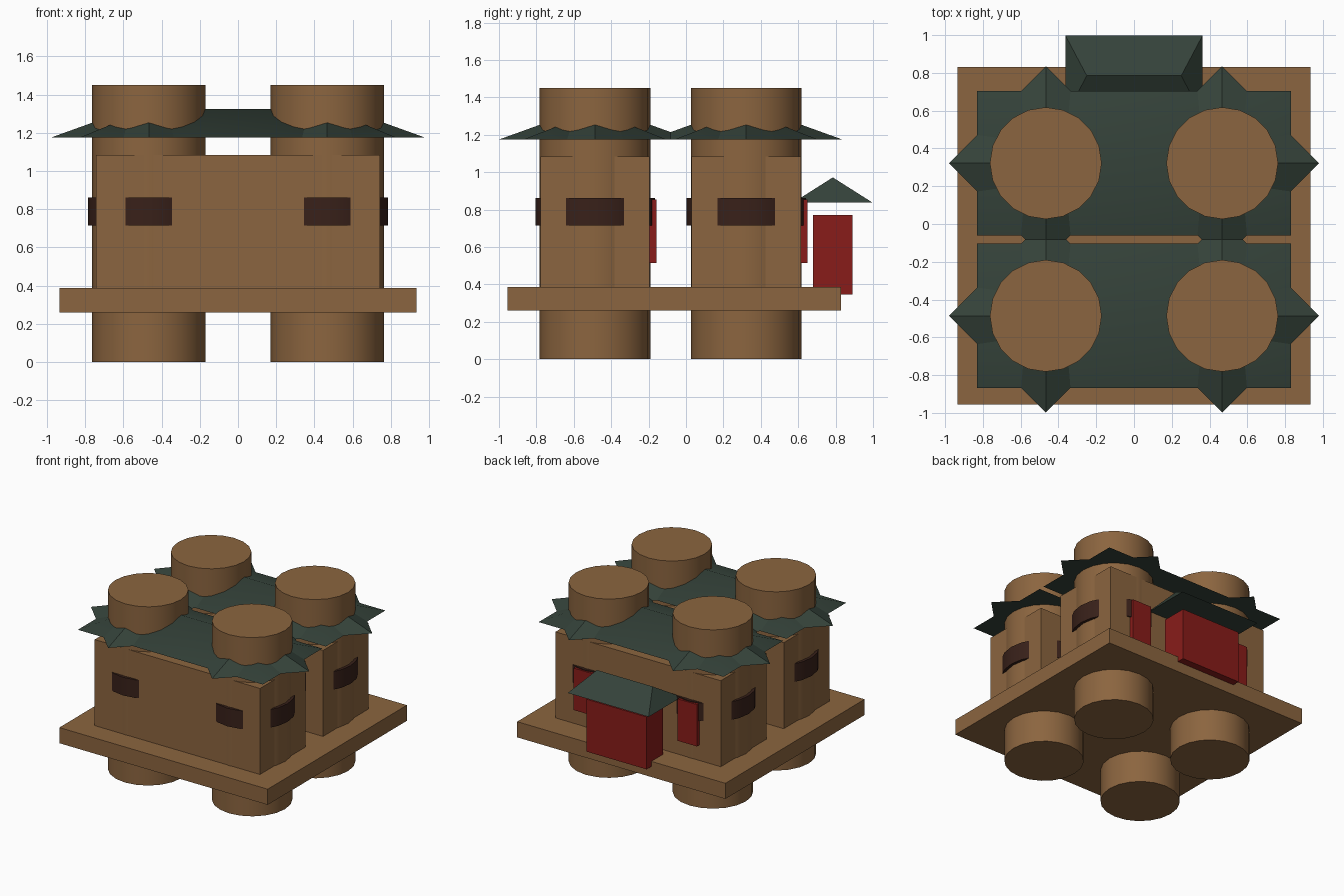
import bpy, bmesh, math

if "Cube" in bpy.data.objects:
    bpy.data.objects.remove(bpy.data.objects["Cube"])

def material(name, rgb):
    m = bpy.data.materials.new(name)
    m.diffuse_color = (*rgb, 1)
    m.use_nodes = True
    m.node_tree.nodes["Principled BSDF"].inputs["Base Color"].default_value = m.diffuse_color
    return m

CLAY = material("clay", (0.26, 0.13, 0.05))
DARK = material("window_dark", (0.04, 0.015, 0.01))
RED = material("red_paint", (0.25, 0.012, 0.01))
GREEN = material("roof_green", (0.035, 0.055, 0.042))

def finish(ob, name, mat, angle=None):
    ob.name = name
    ob.data.materials.append(mat)
    if angle:
        bpy.ops.object.select_all(action='DESELECT')
        ob.select_set(True)
        bpy.context.view_layer.objects.active = ob
        bpy.ops.object.shade_smooth_by_angle(angle=math.radians(angle))
    return ob

def from_bmesh(bm, name, mat, angle=None):
    bmesh.ops.recalc_face_normals(bm, faces=bm.faces)
    me = bpy.data.meshes.new(name)
    bm.to_mesh(me)
    bm.free()
    ob = bpy.data.objects.new(name, me)
    bpy.context.collection.objects.link(ob)
    return finish(ob, name, mat, angle)

def box(name, x, y, z, mat):
    bm = bmesh.new()
    bmesh.ops.create_cube(bm, size=1)
    for v in bm.verts:
        v.co = [a[0] + (a[1] - a[0]) * (c + 0.5) for a, c in zip((x, y, z), v.co)]
    return from_bmesh(bm, name, mat)

def drum(name, x, y, r, z0, z1, mat):
    bpy.ops.mesh.primitive_cylinder_add(vertices=20, radius=r, depth=z1 - z0,
                                        location=(x, y, (z0 + z1) / 2))
    return finish(bpy.context.object, name, mat, 30)

def hip_roof(name, cy, hx, hy, ridge, z0, z1):
    bm = bmesh.new()
    a, b, c, d = [bm.verts.new((x, cy + y, z0)) for x, y in
                  ((-hx, -hy), (hx, -hy), (hx, hy), (-hx, hy))]
    l, r = bm.verts.new((-ridge, cy, z1)), bm.verts.new((ridge, cy, z1))
    for f in ((a, b, r, l), (b, c, r), (c, d, l, r), (d, a, l), (d, c, b, a)):
        bm.faces.new(f)
    return from_bmesh(bm, name, GREEN, 45)

def diamond_roof(name, x, y, r, z0, z1):
    bpy.ops.mesh.primitive_cone_add(vertices=4, radius1=r, radius2=0, depth=z1 - z0,
                                    location=(x, y, (z0 + z1) / 2))
    return finish(bpy.context.object, name, GREEN)

# Base slab
box("base_slab", (-0.935, 0.935), (-0.955, 0.83), (0.26, 0.387), CLAY)

for row, cy in (("front", -0.486), ("back", 0.322)):
    # Hall walls and long roof of each row
    box(row + "_hall", (-0.742, 0.742), (cy - 0.292, cy + 0.292), (0.38, 1.085), CLAY)
    hip_roof(row + "_hall_roof", cy, 0.83, 0.382, 0.467, 1.175, 1.325)
    for side, x in (("left", -0.467), ("right", 0.467)):
        tag = f"{row}_{side}"
        # Round tower, with a window band that shows through the walls
        drum(tag + "_tower", x, cy, 0.296, 0, 1.45, CLAY)
        drum(tag + "_window_band", x, cy, 0.319, 0.715, 0.862, DARK)
        diamond_roof(tag + "_eave", x, cy, 0.513, 1.175, 1.36)
        # Shutter on the rear wall
        box(tag + "_shutter", (x - 0.086, x + 0.086), (cy + 0.27, cy + 0.328),
            (0.515, 0.855), RED)

# Entrance porch at the back
box("porch_block", (-0.27, 0.27), (0.68, 0.89), (0.345, 0.77), RED)
hip_roof("porch_roof", 0.785, 0.363, 0.213, 0.25, 0.837, 0.972)
